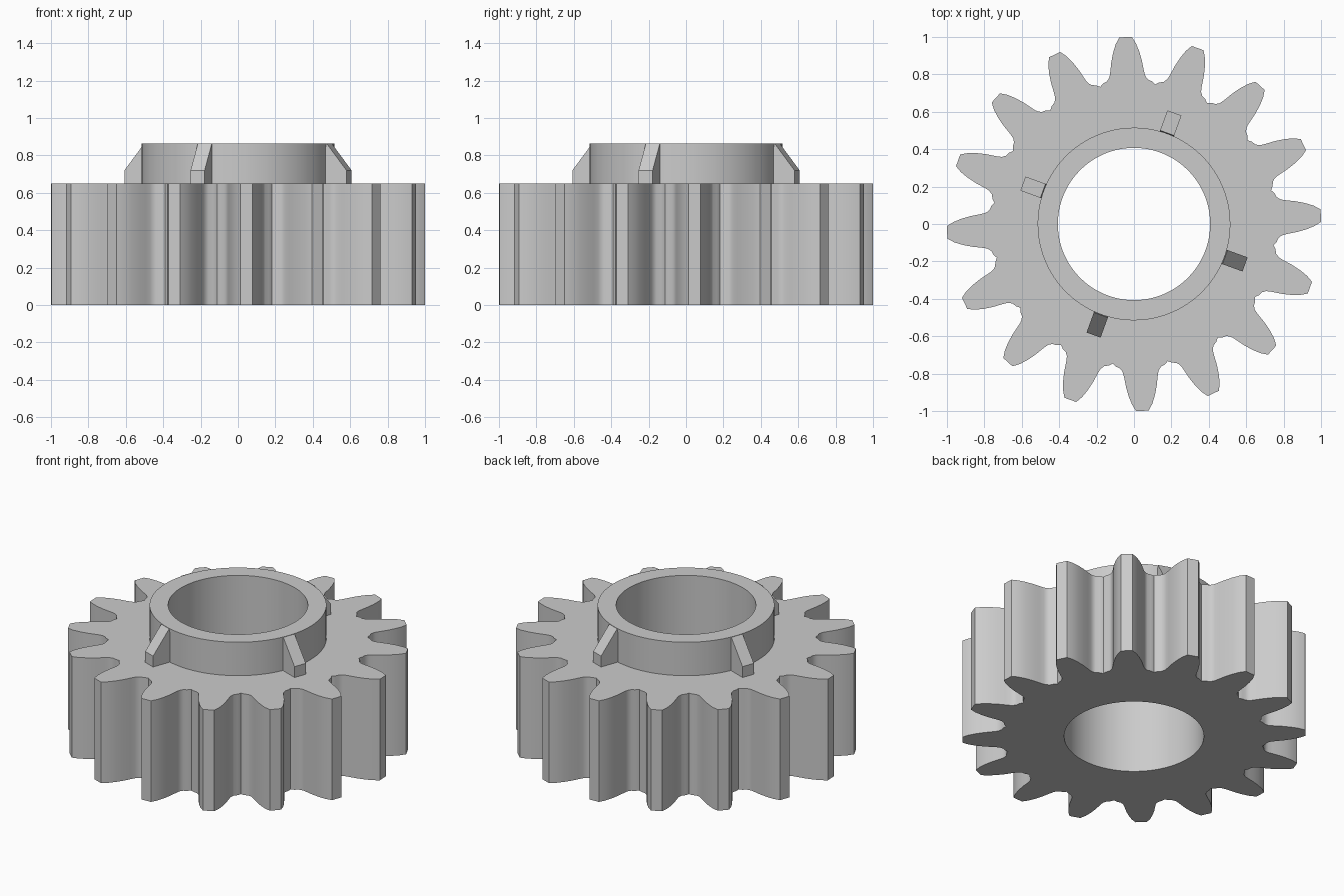
import bpy, bmesh
from math import sin, cos, atan2, hypot, radians, tau

if "Cube" in bpy.data.objects:
    bpy.data.objects.remove(bpy.data.objects["Cube"], do_unlink=True)

TEETH = 16
PITCH = tau / TEETH
TURN = radians(2.6)
BODY_TOP, HUB_TOP = 0.65, 0.865
BORE_R, HUB_R = 0.407, 0.515

grey = bpy.data.materials.new("plain grey")
grey.use_nodes = True
grey.diffuse_color = (0.6, 0.6, 0.6, 1)
grey.node_tree.nodes["Principled BSDF"].inputs["Base Color"].default_value = (0.6, 0.6, 0.6, 1)


def finish(name, bm):
    bmesh.ops.recalc_face_normals(bm, faces=bm.faces)
    mesh = bpy.data.meshes.new(name)
    bm.to_mesh(mesh)
    bm.free()
    mesh.materials.append(grey)
    obj = bpy.data.objects.new(name, mesh)
    bpy.context.collection.objects.link(obj)
    return obj


# Half a tooth: distance along the tooth axis and half width, tip to root
flank = [(1, .033), (.965, .054), (.92, .07), (.87, .082), (.83, .088), (.80, .093),
         (.785, .098), (.768, .11), (.758, .13)]
polar = [(hypot(r, w), atan2(w, r)) for r, w in flank]
tooth = [(r, -a) for r, a in reversed(polar)] + polar + [(.755, PITCH / 2)]
outline = [(r, a + TURN + i * PITCH) for i in range(TEETH) for r, a in tooth]

# Toothed body, hub and bore, skinned through closed loops
bm = bmesh.new()


def loop(z, radius=None):
    return [bm.verts.new(((radius or r) * cos(a), (radius or r) * sin(a), z)) for r, a in outline]


loops = [loop(0, BORE_R), loop(0), loop(BODY_TOP), loop(BODY_TOP, HUB_R),
         loop(HUB_TOP, HUB_R), loop(HUB_TOP, BORE_R)]
count = len(outline)
for k, low in enumerate(loops):
    high = loops[(k + 1) % len(loops)]
    for i in range(count):
        j = (i + 1) % count
        bm.faces.new((low[i], low[j], high[j], high[i]))
gear = finish("gear_body_and_hub", bm)
bpy.ops.object.select_all(action="DESELECT")
gear.select_set(True)
bpy.context.view_layer.objects.active = gear
bpy.ops.object.shade_smooth_by_angle(angle=radians(35))

# Four sloped ribs, each rooted inside the hub
rib_profile = [(.47, .64), (.632, .64), (.632, .72), (.518, HUB_TOP)]
for n in range(4):
    bm = bmesh.new()
    near, far = [[bm.verts.new((r, side * 0.04, z)) for r, z in rib_profile] for side in (-1, 1)]
    bm.faces.new(near)
    bm.faces.new(far)
    for i in range(len(near)):
        j = (i + 1) % len(near)
        bm.faces.new((near[i], near[j], far[j], far[i]))
    rib = finish(f"hub_rib_{n + 1}", bm)
    rib.rotation_euler.z = radians(70 + 90 * n)
